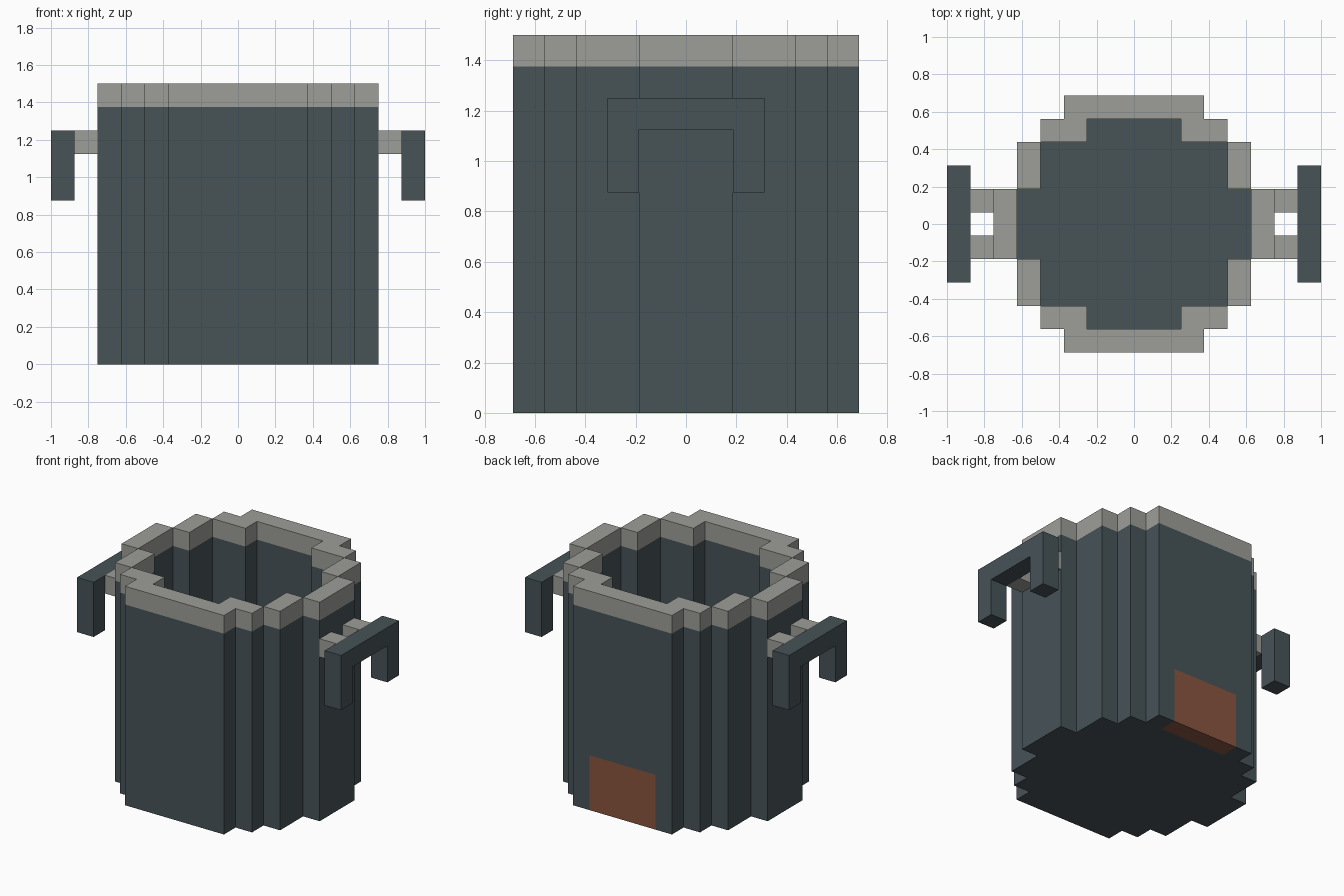
import bpy
import bmesh
from math import radians
from mathutils import Vector

U = 0.125  # one block of the grid

if "Cube" in bpy.data.objects:
    bpy.data.objects.remove(bpy.data.objects["Cube"], do_unlink=True)


def material(name, rgb):
    mat = bpy.data.materials.new(name)
    mat.use_nodes = True
    mat.diffuse_color = (*rgb, 1)
    mat.node_tree.nodes["Principled BSDF"].inputs["Base Color"].default_value = (*rgb, 1)
    return mat


IRON = material("dark slate iron", (0.063, 0.087, 0.097))
STONE = material("pale grey rim", (0.34, 0.345, 0.315))
RUST = material("rust brown", (0.25, 0.092, 0.05))


def make_object(name, bm, *mats):
    mesh = bpy.data.meshes.new(name)
    bm.to_mesh(mesh)
    bm.free()
    for mat in mats:
        mesh.materials.append(mat)
    obj = bpy.data.objects.new(name, mesh)
    bpy.context.collection.objects.link(obj)
    return obj


def mirror_x(obj):
    obj.modifiers.new("other side", "MIRROR").use_axis[0] = True


# Pot: half-widths in blocks for each row away from the centre line
OUTER = [6, 6, 5, 5, 4, 3]
INNER = [5, 5, 4, 4, 2, 0]
LEVELS = [0, 1, 3, 11, 12]  # floor, patch top, rim bottom, rim top


def solid(i, j, k):
    if abs(j) > 5 or not 0 <= k < 4:
        return False
    reach = abs(i + 0.5)
    return reach < OUTER[abs(j)] and (k == 0 or reach > INNER[abs(j)])


def block_material(i, j, k):
    if k == 3:
        return 1
    return 2 if k < 2 and j == 5 and abs(i + 0.5) < 2 else 0


def add_side(bm, low, high, axis, sign, index):
    a, b = (axis + 1) % 3, (axis + 2) % 3
    quad = []
    for p, q in ((0, 0), (1, 0), (1, 1), (0, 1)):
        co = Vector(high if sign > 0 else low)
        co[a] = (low, high)[p][a]
        co[b] = (low, high)[q][b]
        quad.append(bm.verts.new(co * U))
    bm.faces.new(quad if sign > 0 else quad[::-1]).material_index = index


bm = bmesh.new()
for i in range(-6, 6):
    for j in range(-5, 6):
        for k in range(4):
            if not solid(i, j, k):
                continue
            low = (i, j - 0.5, LEVELS[k])
            high = (i + 1, j + 0.5, LEVELS[k + 1])
            for axis in range(3):
                for sign in (-1, 1):
                    near = [i, j, k]
                    near[axis] += sign
                    if not solid(*near):
                        add_side(bm, low, high, axis, sign, block_material(i, j, k))
bmesh.ops.remove_doubles(bm, verts=bm.verts, dist=0.001)
bmesh.ops.dissolve_limit(bm, angle_limit=radians(1), verts=bm.verts,
                         edges=bm.edges, delimit={"MATERIAL"})
make_object("pot", bm, IRON, STONE, RUST)

# Handles: a downward U profile pushed outwards
profile = [(-2.5, 7), (-1.5, 7), (-1.5, 9), (1.5, 9), (1.5, 7), (2.5, 7), (2.5, 10), (-2.5, 10)]
bm = bmesh.new()
face = bm.faces.new([bm.verts.new((7 * U, y * U, z * U)) for y, z in profile])
grown = bmesh.ops.extrude_face_region(bm, geom=[face])["geom"]
bmesh.ops.translate(bm, vec=(U, 0, 0),
                    verts=[v for v in grown if isinstance(v, bmesh.types.BMVert)])
bmesh.ops.recalc_face_normals(bm, faces=bm.faces)
mirror_x(make_object("handles", bm, IRON))

# Short brackets joining the handles to the pot
bm = bmesh.new()
for side in (-1, 1):
    block = bmesh.ops.create_cube(bm, size=U)["verts"]
    bmesh.ops.translate(bm, vec=(6.5 * U, side * U, 9.5 * U), verts=block)
mirror_x(make_object("handle_brackets", bm, STONE))
